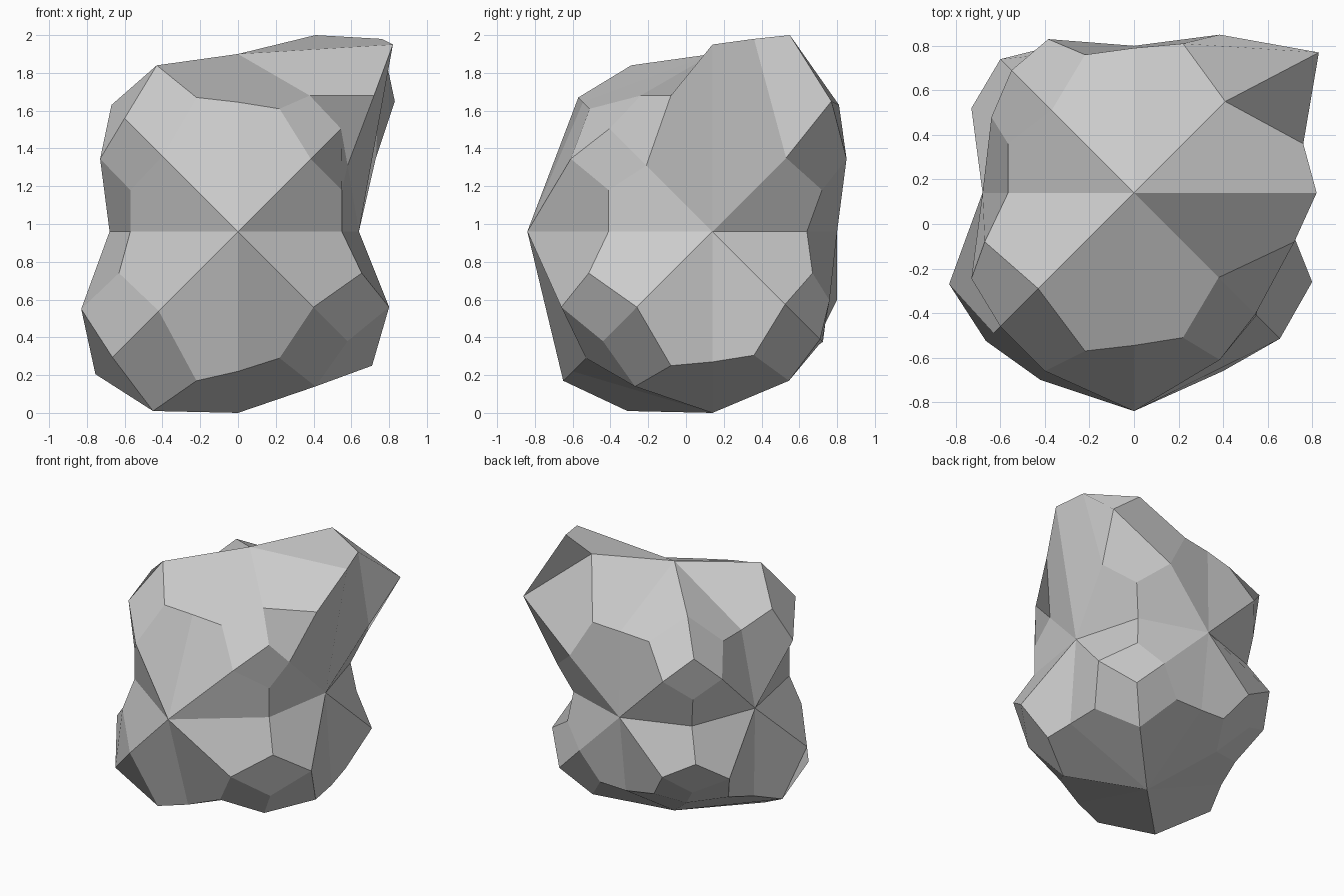
import bpy, bmesh
from itertools import product

if "Cube" in bpy.data.objects:
    bpy.data.objects.remove(bpy.data.objects["Cube"])

# Boulder: triakis-octahedron topology split into quads, each node pushed to its own distance
CENTRE = (0.0, 0.14, 0.96)
MINOR = 0.22
SIGNS2 = list(product((-1, 1), repeat=2))
SIGNS3 = list(product((-1, 1), repeat=3))

# distance of the six axis tips, (negative, positive) per axis
TIPS = [(.68, .64), (.98, .66), (.96, .94)]
# edge middles lying in the plane of the two other axes
MIDS = [(.74, .685, .585, .65), (.67, .565, .69, .82), (.57, .49, .55, .50)]
# face middles beside each edge middle, (negative side, positive side)
SIDES = [((.79, .67), (.71, .65), (.56, .58), (.62, .67)),
         ((.755, .61), (.67, .565), (.71, .655), (.72, .76)),
         ((.63, .57), (.60, .52), (.655, .55), (.53, .58))]
# octant corners
CORNERS = (.665, .60, .50, .55, .58, .545, .57, .70)
# ridge nodes between tip and corner, (along axis, across) per octant
RIDGES = [((.83, .41), (.73, .385), (.73, .38), (.64, .34),
           (.80, .40), (.58, .35), (.76, .385), (.73, .39)),
          ((.84, .42), (.80, .40), (.66, .36), (.69, .385),
           (.80, .40), (.75, .385), (.62, .365), (.71, .385)),
          ((.95, .45), (.88, .43), (.68, .34), (.76, .37),
           (.82, .41), (.72, .38), (.79, .405), (1.04, .41))]

bm = bmesh.new()
nodes = {}


def node(key, co):
    nodes[key] = bm.verts.new([c + o for c, o in zip(co, CENTRE)])


for k in range(3):
    i, j = [a for a in range(3) if a != k]
    for s, r in zip((-1, 1), TIPS[k]):
        co = [0, 0, 0]
        co[k] = s * r
        node(("tip", k, s), co)
    for n, (si, sj) in enumerate(SIGNS2):
        co = [0, 0, 0]
        co[i], co[j] = si * MIDS[k][n], sj * MIDS[k][n]
        if k == 1 and n == 3:
            co[2] = .99                      # raised shoulder
        node(("mid", k, si, sj), co)
        for sk, a in zip((-1, 1), SIDES[k][n]):
            co = [0, 0, 0]
            co[i], co[j], co[k] = si * a, sj * a, sk * MINOR
            if k == 1 and n == 3 and sk == 1:
                co[2] = 1.02                 # raised shoulder
            node(("side", k, si, sj, sk), co)
    for s, (big, small) in zip(SIGNS3, RIDGES[k]):
        node(("ridge", k, s), [s[a] * (big if a == k else small) for a in range(3)])

for s, a in zip(SIGNS3, CORNERS):
    co = [a * v for v in s]
    if s == (1, 1, 1):
        co = [.83, .63, .69]                 # jutting corner
    node(("corner", s), co)

# nine quads in each octant
for s in SIGNS3:
    for k in range(3):
        i, j = [a for a in range(3) if a != k]
        mid = nodes[("mid", k, s[i], s[j])]
        side = nodes[("side", k, s[i], s[j], s[k])]
        for a in (i, j):
            bm.faces.new((nodes[("tip", a, s[a])], nodes[("ridge", a, s)], side, mid))
        bm.faces.new((nodes[("corner", s)], nodes[("ridge", i, s)], side,
                      nodes[("ridge", j, s)]))

bmesh.ops.recalc_face_normals(bm, faces=bm.faces)
mesh = bpy.data.meshes.new("boulder")
bm.to_mesh(mesh)
bm.free()

stone = bpy.data.materials.new("grey stone")
stone.diffuse_color = (0.6, 0.6, 0.6, 1)
stone.use_nodes = True
stone.node_tree.nodes["Principled BSDF"].inputs["Base Color"].default_value = stone.diffuse_color
mesh.materials.append(stone)
bpy.context.collection.objects.link(bpy.data.objects.new("boulder", mesh))
